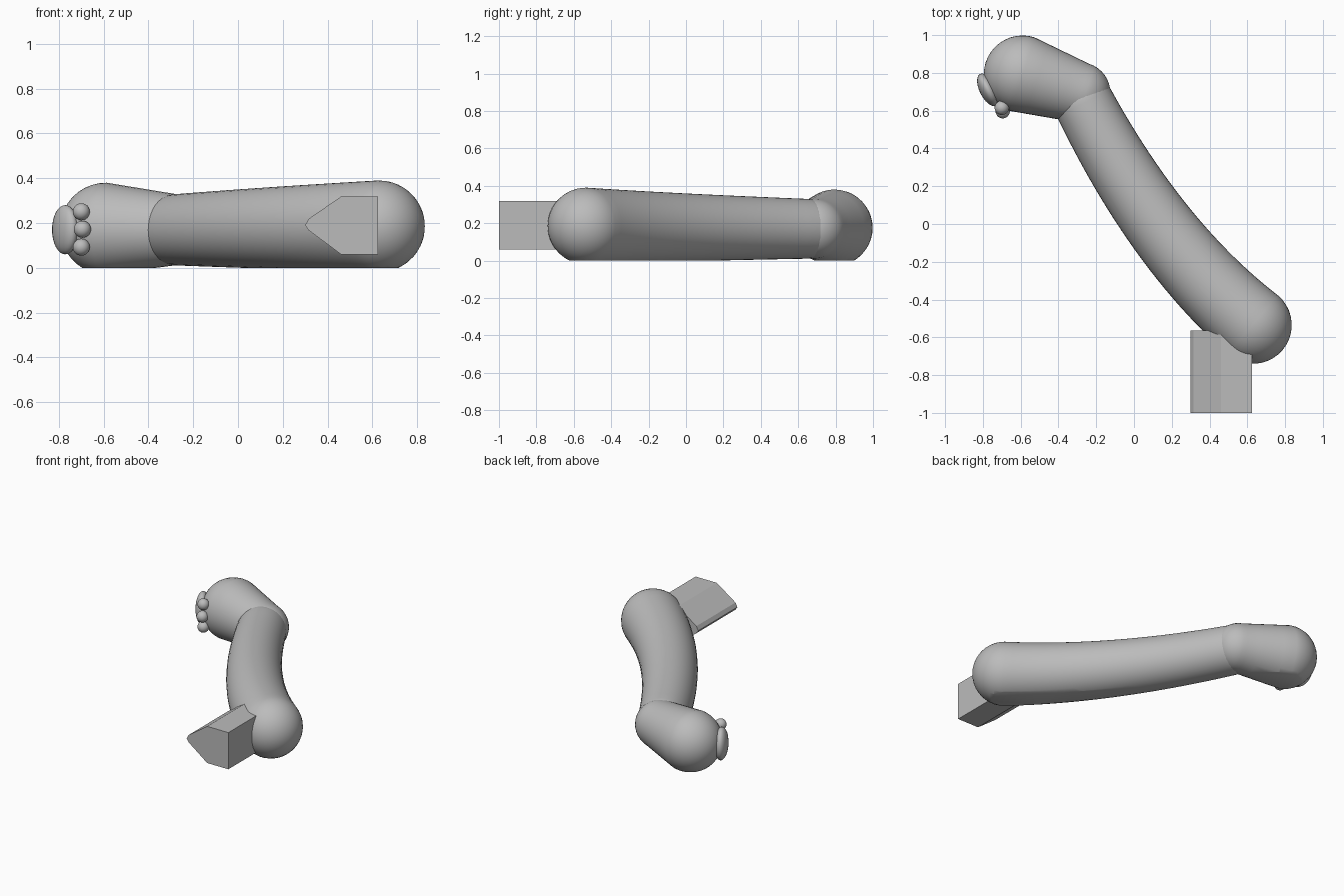
import bpy, bmesh, math
from mathutils import Vector, Matrix

cube = bpy.data.objects.get("Cube")
if cube:
    bpy.data.objects.remove(cube, do_unlink=True)

GREY = (0.5, 0.5, 0.5, 1)
grey = bpy.data.materials.new("plain grey")
grey.use_nodes = True
grey.diffuse_color = GREY
grey.node_tree.nodes["Principled BSDF"].inputs["Base Color"].default_value = GREY


def finish(name, bm, smooth=True):
    bmesh.ops.recalc_face_normals(bm, faces=bm.faces)
    mesh = bpy.data.meshes.new(name)
    bm.to_mesh(mesh)
    bm.free()
    mesh.materials.append(grey)
    obj = bpy.data.objects.new(name, mesh)
    bpy.context.collection.objects.link(obj)
    if smooth:
        bpy.ops.object.select_all(action='DESELECT')
        obj.select_set(True)
        bpy.context.view_layer.objects.active = obj
        bpy.ops.object.shade_smooth_by_angle(angle=math.radians(35))
    return obj


def limb(name, path, radii, sides=40, cap_steps=10):
    """Round tube along a path with dome ends, cut flat at the ground."""
    last = len(path) - 1
    tangents = [(path[min(i + 1, last)] - path[max(i - 1, 0)]).normalized()
                for i in range(last + 1)]
    rings = list(zip(path, radii, tangents))
    start, end = [], []
    for k in range(1, cap_steps):
        a = math.pi / 2 * k / cap_steps
        for caps, i, sign in ((start, 0, -1), (end, last, 1)):
            caps.append((path[i] + tangents[i] * sign * radii[i] * math.sin(a),
                         radii[i] * math.cos(a), tangents[i]))
    rings = start[::-1] + rings + end

    bm = bmesh.new()
    loops = []
    for centre, r, t in rings:
        side = t.cross(Vector((0, 0, 1))).normalized()
        up = side.cross(t)
        angles = [math.tau * j / sides for j in range(sides)]
        loops.append([bm.verts.new(centre + r * (side * math.cos(a) + up * math.sin(a)))
                      for a in angles])
    for a, b in zip(loops, loops[1:]):
        for j in range(sides):
            n = (j + 1) % sides
            bm.faces.new((a[j], a[n], b[n], b[j]))
    for loop, i, sign in ((loops[0], 0, -1), (loops[-1], last, 1)):
        pole = bm.verts.new(path[i] + tangents[i] * sign * radii[i])
        for j in range(sides):
            bm.faces.new((loop[j], loop[(j + 1) % sides], pole))

    # Flat sole where the limb rests on the ground
    cut = bmesh.ops.bisect_plane(bm, geom=bm.verts[:] + bm.edges[:] + bm.faces[:],
                                 plane_co=(0, 0, 0), plane_no=(0, 0, -1), clear_outer=True)
    edges = [e for e in cut["geom_cut"] if isinstance(e, bmesh.types.BMEdge)]
    if edges:
        bmesh.ops.holes_fill(bm, edges=edges, sides=0)
    return finish(name, bm)


def ball(name, centre, size, turn=0):
    bm = bmesh.new()
    matrix = (Matrix.Translation(centre) @ Matrix.Rotation(turn, 4, 'Z')
              @ Matrix.Diagonal((*size, 1)))
    bmesh.ops.create_uvsphere(bm, u_segments=24, v_segments=16, radius=1, matrix=matrix)
    return finish(name, bm)


# Long curved limb, thicker toward the front end
A, C, B = Vector((-0.265, 0.64, 0.17)), Vector((0.12, -0.11, 0.178)), Vector((0.63, -0.535, 0.185))
STEPS = 24
ts = [i / STEPS for i in range(STEPS + 1)]
limb("long_limb", [A * (1 - t) ** 2 + C * 2 * t * (1 - t) + B * t * t for t in ts],
     [0.16 + 0.045 * t for t in ts])

# Short end limb, swelling toward its tip
ankle, tip = Vector((-0.285, 0.695, 0.17)), Vector((-0.59, 0.793, 0.175))
limb("end_limb", [ankle.lerp(tip, i / 4) for i in range(5)],
     [0.16 + 0.045 * i / 4 for i in range(5)])

# Oval pad and three small beads on the tip
ball("oval_pad", (-0.772, 0.71, 0.17), (0.045, 0.095, 0.11), math.radians(27))
for i, (x, y, z) in enumerate([(-0.70, 0.615, 0.092), (-0.695, 0.597, 0.172), (-0.70, 0.615, 0.25)]):
    ball(f"bead_{i + 1}", (x, y, z), (0.038,) * 3)

# Five-sided block with a blunted point
profile = [(0.625, 0.06), (0.625, 0.318), (0.46, 0.318), (0.315, 0.218),
           (0.3, 0.19), (0.315, 0.168), (0.46, 0.06)]
bm = bmesh.new()
face = bm.faces.new([bm.verts.new((x, -1, z)) for x, z in profile])
extruded = bmesh.ops.extrude_face_region(bm, geom=[face], use_keep_orig=True)
bmesh.ops.translate(bm, vec=(0, 0.435, 0),
                    verts=[v for v in extruded["geom"] if isinstance(v, bmesh.types.BMVert)])
finish("pointed_block", bm, smooth=False)
